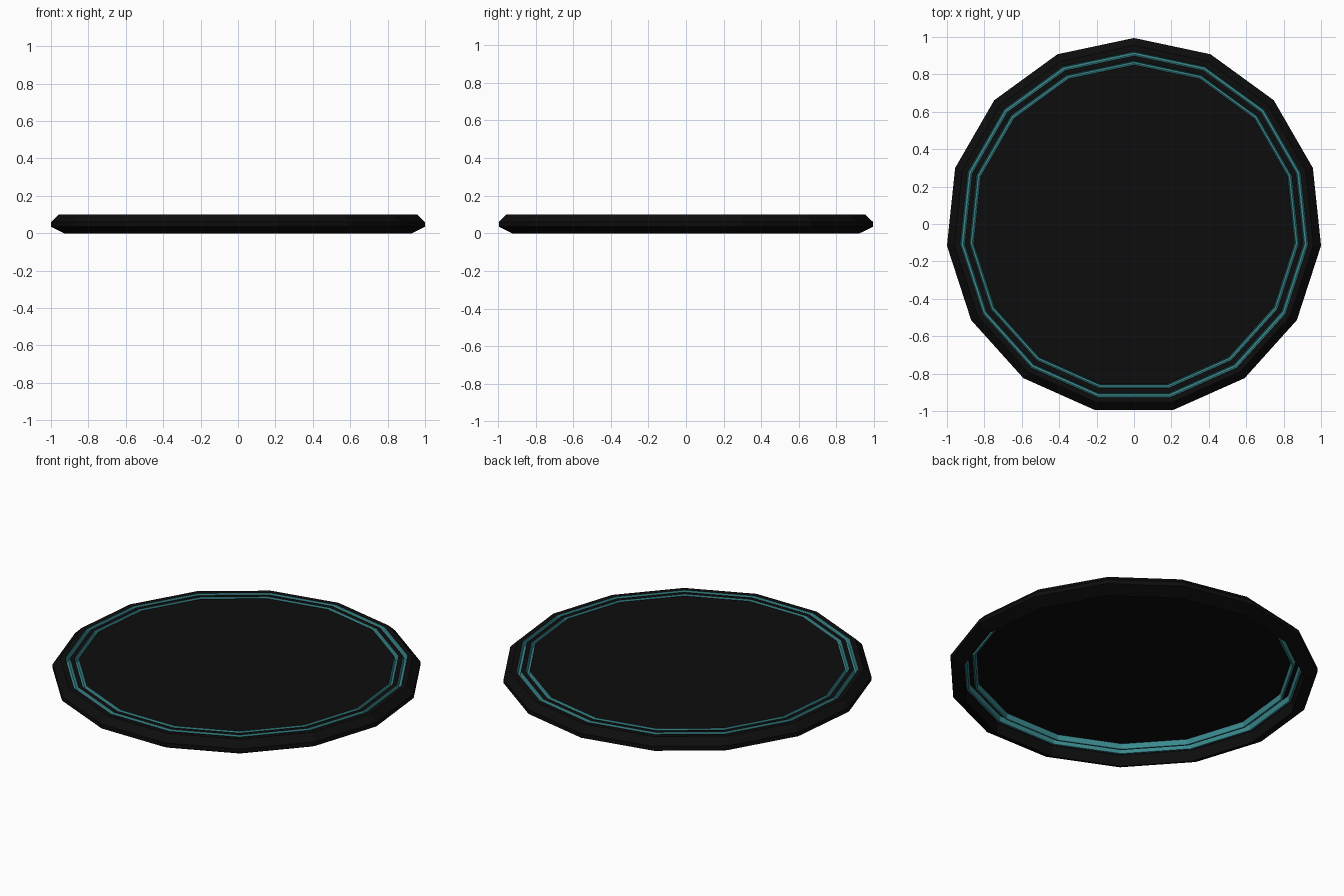
import bpy
import bmesh
from math import sin, cos, pi

if "Cube" in bpy.data.objects:
    bpy.data.objects.remove(bpy.data.objects["Cube"])

SIDES = 15
R = 1.0055                        # outer corner radius, gives a 2 unit width
Y_OFF = -R * (1 - cos(pi / SIDES)) / 2   # centres the odd-sided outline


def material(name, color):
    mat = bpy.data.materials.new(name)
    mat.diffuse_color = (*color, 1)
    mat.use_nodes = True
    mat.node_tree.nodes["Principled BSDF"].inputs["Base Color"].default_value = mat.diffuse_color
    return mat


def lathe(name, profile, mat, cap=False):
    """Sweep (radius, z) points around a 15-sided outline; cap closes the last ring."""
    bm = bmesh.new()
    rings = []
    for r, z in profile:
        rings.append([bm.verts.new((r * cos(pi / 2 + 2 * pi * i / SIDES),
                                    r * sin(pi / 2 + 2 * pi * i / SIDES) + Y_OFF, z))
                      for i in range(SIDES)])
    for a, b in zip(rings, rings[1:]):
        for i in range(SIDES):
            j = (i + 1) % SIDES
            bm.faces.new((a[i], a[j], b[j], b[i]))
    if cap:
        bm.faces.new(rings[-1])
    mesh = bpy.data.meshes.new(name)
    bm.to_mesh(mesh)
    bm.free()
    mesh.materials.append(mat)
    obj = bpy.data.objects.new(name, mesh)
    bpy.context.collection.objects.link(obj)
    return obj


black = material("black", (0.004, 0.004, 0.004))
teal = material("teal", (0.045, 0.26, 0.28))

TOP, FLOOR = 0.1, 0.07

# Bevelled outer rim with an inner wall around the hollow underside
lathe("outer_rim", [(0.932, FLOOR), (0.934, 0), (R, 0.035), (R, 0.06),
                    (0.965, TOP), (0.936, TOP)], black)


# Two teal channels pressed into the thin top sheet
def channel(name, outer, inner):
    lathe(name, [(outer, TOP), (outer - 0.007, FLOOR),
                 (inner + 0.007, FLOOR), (inner, TOP)], teal)


channel("outer_channel", 0.936, 0.910)
channel("inner_channel", 0.886, 0.862)

# Narrow black band between the channels
lathe("middle_band", [(0.910, TOP), (0.886, TOP)], black)

# Thin centre panel
lathe("centre_panel", [(0.862, TOP), (0.6, TOP)], black, cap=True)
